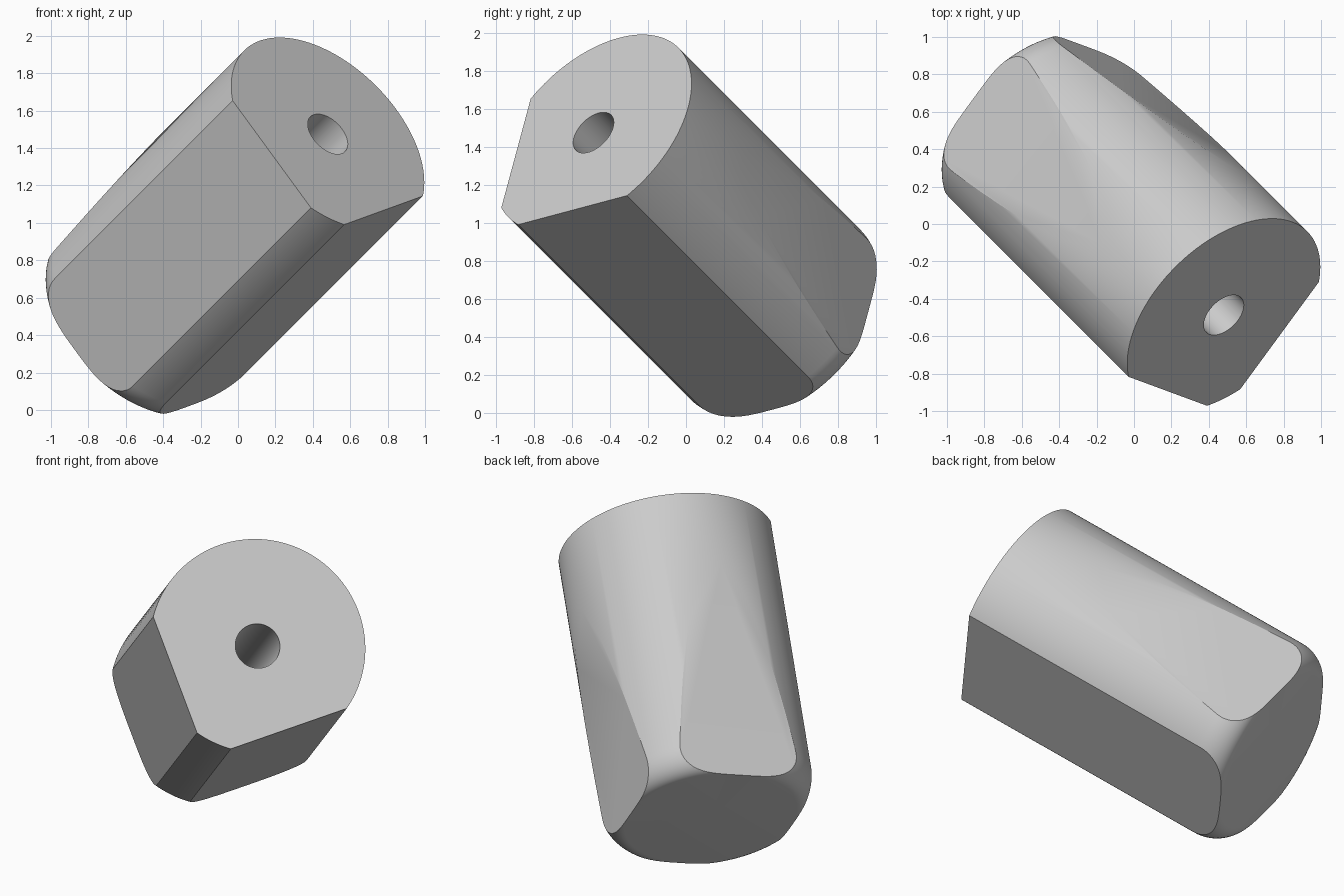
import bpy, bmesh, math
from mathutils import Matrix, Vector

cube = bpy.data.objects.get("Cube")
if cube:
    bpy.data.objects.remove(cube, do_unlink=True)

RADIUS, HOLE, LENGTH, FLAT = 0.632, 0.131, 1.82, 0.517
ROUND_IN, ROUND_LEN, HOLE_DEPTH, SEGMENTS = 0.125, 0.17, 1.2, 128

# Frame of the block: local z runs out of the drilled end, x and y face the long flats
axis = Vector((1, -1, 1)).normalized()
side = Vector((-0.585, -0.781, -0.217))
side = (side - axis * side.dot(axis)).normalized()
frame = Matrix((side, axis.cross(side), axis)).transposed().to_4x4()
frame.translation = (0.48, -0.487, 1.475)

# Half section: drilled hole, front face, barrel, rounded back edge, back face
profile = [(0, -HOLE_DEPTH), (HOLE, -HOLE_DEPTH), (HOLE, 0), (RADIUS, 0)]
for i in range(13):
    a = math.pi / 2 * i / 12
    profile.append((RADIUS - ROUND_IN * (1 - math.cos(a)),
                    -LENGTH + ROUND_LEN * (1 - math.sin(a))))
profile.append((0, -LENGTH))

bm = bmesh.new()
points = [bm.verts.new((r, 0, z)) for r, z in profile]
edges = [bm.edges.new(pair) for pair in zip(points, points[1:])]
bmesh.ops.spin(bm, geom=points + edges, axis=(0, 0, 1), cent=(0, 0, 0),
               angle=2 * math.pi, steps=SEGMENTS, use_merge=True)
bmesh.ops.remove_doubles(bm, verts=bm.verts[:], dist=0.0002)
bmesh.ops.recalc_face_normals(bm, faces=bm.faces[:])


def cut_flat(point, normal):
    """Slice the barrel with a plane and cap the cut."""
    geom = bm.verts[:] + bm.edges[:] + bm.faces[:]
    bmesh.ops.bisect_plane(bm, geom=geom, dist=0.00001, plane_co=point,
                           plane_no=normal, clear_outer=True)
    rim = [e for e in bm.edges if e.is_boundary]
    bmesh.ops.edgeloop_fill(bm, edges=rim)


# Two full-length flats, and two opposite ones that fade out towards the front
slope = (RADIUS - FLAT) / (0.72 * (LENGTH - ROUND_LEN))
for direction in (Vector((1, 0, 0)), Vector((0, 1, 0))):
    cut_flat(direction * FLAT, direction)
    back = -direction * FLAT + Vector((0, 0, ROUND_LEN - LENGTH))
    cut_flat(back, (-direction - Vector((0, 0, slope))).normalized())

bmesh.ops.recalc_face_normals(bm, faces=bm.faces[:])
bm.transform(frame)
mesh = bpy.data.meshes.new("drilled_block")
bm.to_mesh(mesh)
bm.free()

block = bpy.data.objects.new("drilled_block", mesh)
bpy.context.collection.objects.link(block)

# Plain grey finish
grey = bpy.data.materials.new("light_grey")
grey.use_nodes = True
grey.diffuse_color = (0.6, 0.6, 0.6, 1)
grey.node_tree.nodes["Principled BSDF"].inputs["Base Color"].default_value = (0.6, 0.6, 0.6, 1)
mesh.materials.append(grey)

bpy.ops.object.select_all(action="DESELECT")
block.select_set(True)
bpy.context.view_layer.objects.active = block
bpy.ops.object.shade_smooth_by_angle(angle=math.radians(25))
